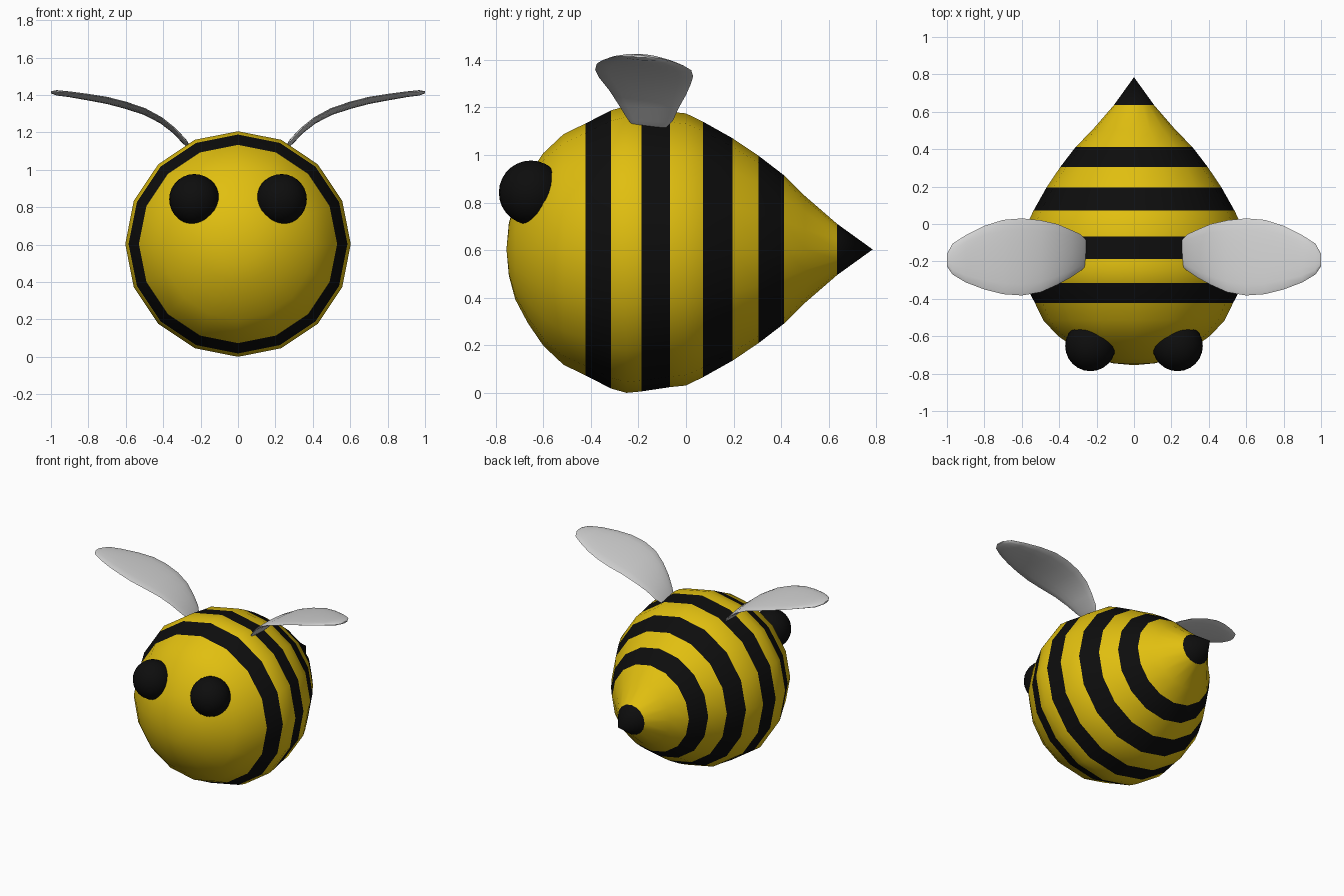
import bpy, bmesh, math
from mathutils import Vector

cube = bpy.data.objects.get("Cube")
if cube:
    bpy.data.objects.remove(cube, do_unlink=True)


def material(name, rgb, rough=0.6):
    m = bpy.data.materials.new(name)
    m.use_nodes = True
    m.diffuse_color = (*rgb, 1)
    node = m.node_tree.nodes["Principled BSDF"]
    node.inputs["Base Color"].default_value = (*rgb, 1)
    node.inputs["Roughness"].default_value = rough
    return m


YELLOW = material("yellow", (0.75, 0.52, 0.005))
BLACK = material("black", (0.004, 0.004, 0.004))
WHITE = material("wing white", (0.65, 0.65, 0.65))


def make_object(name, bm, mats, angle=60):
    bmesh.ops.recalc_face_normals(bm, faces=bm.faces)
    mesh = bpy.data.meshes.new(name)
    bm.to_mesh(mesh)
    bm.free()
    for m in mats:
        mesh.materials.append(m)
    ob = bpy.data.objects.new(name, mesh)
    bpy.context.collection.objects.link(ob)
    bpy.ops.object.select_all(action='DESELECT')
    ob.select_set(True)
    bpy.context.view_layer.objects.active = ob
    bpy.ops.object.shade_smooth_by_angle(angle=math.radians(angle))
    return ob


def loft(bm, rings):
    """Bridge consecutive closed rings of points and cap both ends."""
    loops = [[bm.verts.new(p) for p in ring] for ring in rings]
    n = len(loops[0])
    for a, b in zip(loops, loops[1:]):
        for i in range(n):
            j = (i + 1) % n
            bm.faces.new((a[i], a[j], b[j], b[i]))
    bm.faces.new(loops[0])
    bm.faces.new(loops[-1])


# Body: 16-sided profile (y, radius) turned about the long axis
SIDES, AXIS_Z = 16, 0.603
profile = [(-0.755, 0), (-0.745, 0.11), (-0.718, 0.21), (-0.665, 0.31),
           (-0.6, 0.405), (-0.515, 0.485), (-0.422, 0.53), (-0.315, 0.585),
           (-0.25, 0.603), (-0.187, 0.597), (-0.068, 0.579), (0, 0.572),
           (0.072, 0.537), (0.195, 0.468), (0.305, 0.394), (0.412, 0.312),
           (0.5, 0.225), (0.635, 0.108), (0.785, 0)]
stripes = [(-0.422, -0.315), (-0.187, -0.068), (0.072, 0.195),
           (0.305, 0.412), (0.635, 0.785)]
bm = bmesh.new()
rings = []
for y, r in profile:
    angles = [2 * math.pi * i / SIDES for i in range(SIDES)]
    rings.append([(r * math.sin(a), y, AXIS_Z + r * math.cos(a)) for a in angles])
loft(bm, rings)
bmesh.ops.remove_doubles(bm, verts=bm.verts, dist=0.0005)
for f in bm.faces:
    y = f.calc_center_bounds().y
    f.material_index = int(any(a < y < b for a, b in stripes))
make_object("body", bm, [YELLOW, BLACK])

# Wing stations: x, z, front edge y, rear edge y
stations = [(0.257, 1.12, -0.225, -0.085), (0.285, 1.152, -0.25, -0.055),
            (0.34, 1.21, -0.287, -0.03), (0.41, 1.265, -0.325, 0),
            (0.5, 1.312, -0.365, 0.02), (0.6, 1.345, -0.382, 0.03),
            (0.7, 1.371, -0.375, 0.022), (0.8, 1.388, -0.35, -0.01),
            (0.9, 1.403, -0.312, -0.06), (0.97, 1.411, -0.27, -0.105),
            (1.0, 1.414, -0.225, -0.16)]


def wing(name, side):
    bm = bmesh.new()
    rings = []
    last = len(stations) - 1
    for k, (x, z, y0, y1) in enumerate(stations):
        p, q = stations[max(k - 1, 0)], stations[min(k + 1, last)]
        normal = Vector((p[1] - q[1], 0, q[0] - p[0])).normalized()
        thick = 0.005 if k in (0, last) else 0.013
        ring = []
        for i in range(16):
            a = 2 * math.pi * i / 16
            y = (y0 + y1) / 2 + (y1 - y0) / 2 * math.cos(a)
            tilt = -0.07 * (y + 0.18)
            c = Vector((x, y, z + tilt)) + normal * thick * math.sin(a)
            ring.append((side * c.x, c.y, c.z))
        rings.append(ring)
    loft(bm, rings)
    make_object(name, bm, [WHITE])


# Eyes and wings, one per side
for label, side in (("left", 1), ("right", -1)):
    wing(label + "_wing", side)
    bm = bmesh.new()
    bmesh.ops.create_uvsphere(bm, u_segments=24, v_segments=14, radius=0.135)
    bmesh.ops.translate(bm, verts=bm.verts, vec=(side * 0.233, -0.652, 0.842))
    make_object(label + "_eye", bm, [BLACK])
